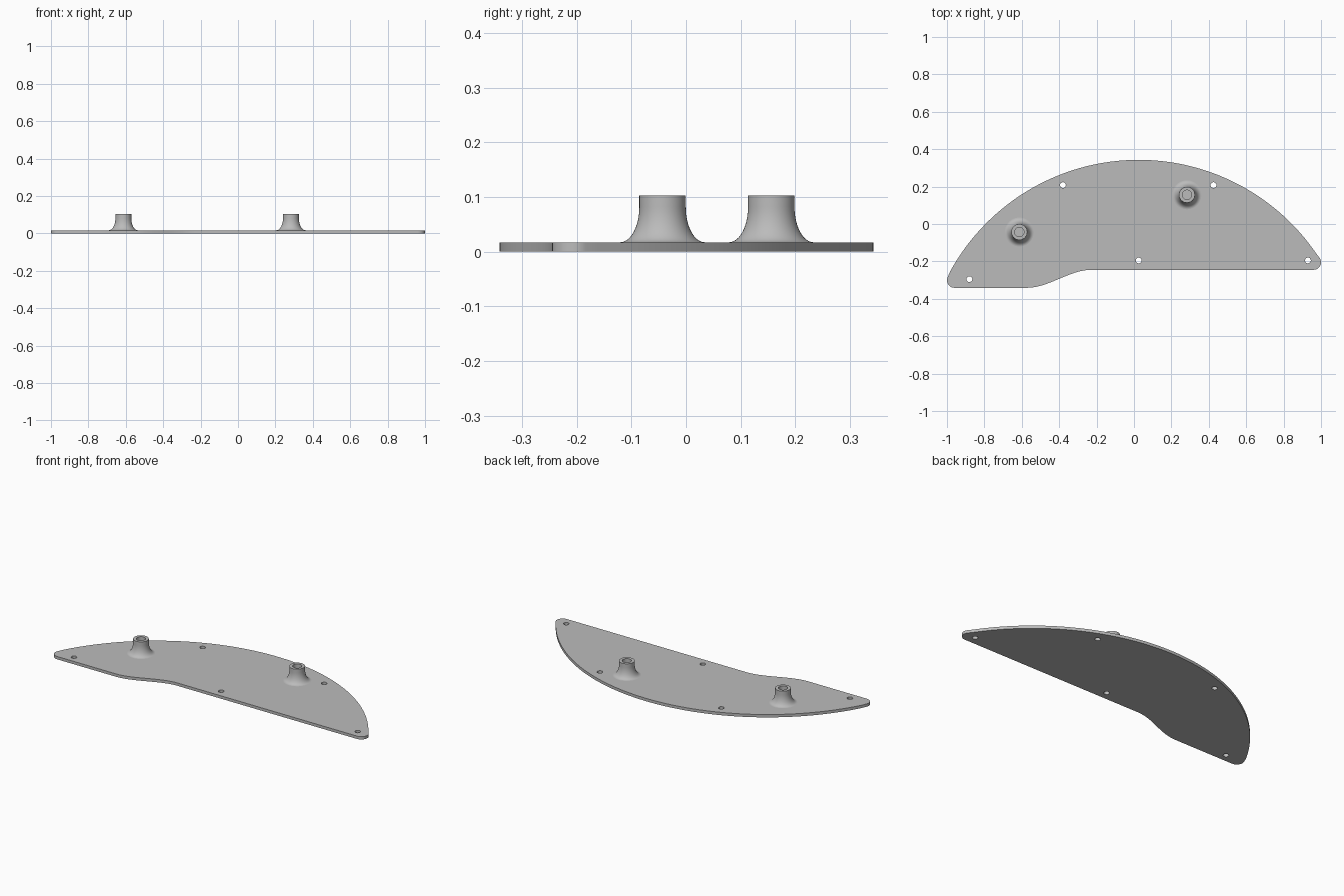
import bpy
import bmesh
from math import sin, cos, atan2, pi, tau
from mathutils import Vector

cube = bpy.data.objects.get("Cube")
if cube:
    bpy.data.objects.remove(cube, do_unlink=True)

THICK = 0.017
SHARP = 0.6

grey = bpy.data.materials.new("plain grey")
grey.use_nodes = True
colour = (0.5, 0.5, 0.5, 1)
grey.diffuse_color = colour
grey.node_tree.nodes["Principled BSDF"].inputs["Base Color"].default_value = colour


def make_object(name, bm):
    bmesh.ops.recalc_face_normals(bm, faces=bm.faces)
    mesh = bpy.data.meshes.new(name)
    bm.to_mesh(mesh)
    bm.free()
    mesh.materials.append(grey)
    obj = bpy.data.objects.new(name, mesh)
    bpy.context.collection.objects.link(obj)
    return obj


def smooth(obj):
    bpy.ops.object.select_all(action="DESELECT")
    obj.select_set(True)
    bpy.context.view_layer.objects.active = obj
    bpy.ops.object.shade_smooth_by_angle(angle=SHARP)


def arc(centre, radius, start, end, steps):
    angles = [start + (end - start) * i / steps for i in range(steps + 1)]
    return [Vector((centre.x + radius * cos(a), centre.y + radius * sin(a), 0)) for a in angles]


# Plate outline: large back arc, two rounded corners, stepped front edge
corner = 0.04
hub = Vector((0.025, -0.807, 0))
right = Vector((0.96, -0.205, 0))
left = Vector((-0.96, -0.301, 0))
a_right = atan2(right.y - hub.y, right.x - hub.x)
a_left = atan2(left.y - hub.y, left.x - hub.x)
outline = arc(right, corner, -pi / 2, a_right, 10)
outline += arc(hub, 1.15, a_right, a_left, 72)[1:-1]
outline += arc(left, corner, a_left, 1.5 * pi, 10)

# S-shaped step between the two straight front edges
low, high = left.y - corner, right.y - corner
for i in range(17):
    t = i / 16
    outline.append(Vector((-0.57 + 0.34 * t, low + (high - low) * t * t * (3 - 2 * t), 0)))

bm = bmesh.new()
face = bm.faces.new([bm.verts.new(p) for p in outline])
top = bmesh.ops.extrude_face_region(bm, geom=[face])["geom"]
bmesh.ops.translate(bm, vec=(0, 0, THICK), verts=[v for v in top if isinstance(v, bmesh.types.BMVert)])
plate = make_object("plate", bm)

# Screw holes through the plate
bm = bmesh.new()
for x, y in [(-0.38, 0.208), (0.425, 0.208), (0.025, -0.195), (0.93, -0.195), (-0.88, -0.295)]:
    ring = bmesh.ops.create_cone(bm, cap_ends=True, segments=24, radius1=0.0155, radius2=0.0155, depth=0.2)
    bmesh.ops.translate(bm, vec=(x, y, 0), verts=ring["verts"])
cutter = make_object("hole_cutter", bm)
cutter.hide_render = True
cut = plate.modifiers.new("screw holes", "BOOLEAN")
cut.operation = "DIFFERENCE"
cut.solver = "EXACT"
cut.object = cutter
bpy.context.view_layer.objects.active = plate
bpy.ops.object.modifier_apply(modifier=cut.name)
bpy.data.objects.remove(cutter, do_unlink=True)
smooth(plate)


# Flared standoff with a blind bore, turned around its axis
def standoff(name, x, y):
    flare = [(0.0775 - 0.035 * sin(a), THICK + 0.065 * (1 - cos(a)))
             for a in [i * pi / 24 for i in range(13)]]
    profile = flare + [(0.0425, 0.103), (0.025, 0.103), (0.025, 0.02), (0, 0.02)]
    bm = bmesh.new()
    verts = [bm.verts.new((r, 0, z)) for r, z in profile]
    edges = [bm.edges.new(pair) for pair in zip(verts, verts[1:])]
    bmesh.ops.spin(bm, geom=verts + edges, cent=(0, 0, 0), axis=(0, 0, 1), angle=tau, steps=48)
    bmesh.ops.remove_doubles(bm, verts=bm.verts, dist=0.0001)
    obj = make_object(name, bm)
    obj.location = (x, y, 0)
    smooth(obj)


standoff("left_standoff", 0.283, 0.156)
standoff("right_standoff", -0.613, -0.043)
